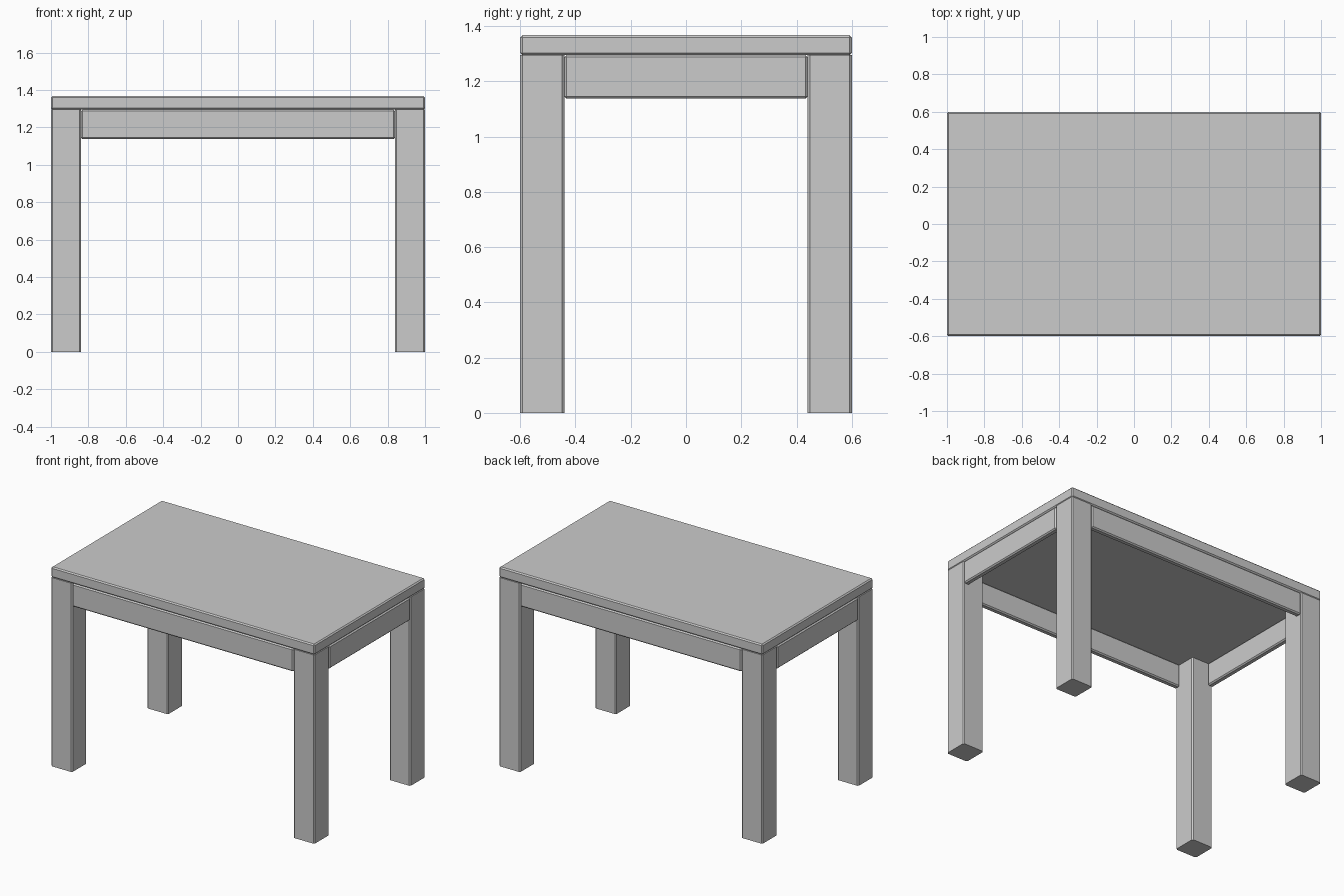
import bpy, bmesh

if "Cube" in bpy.data.objects:
    bpy.data.objects.remove(bpy.data.objects["Cube"])

BEVEL = 0.008


def box(name, lo, hi, vertical_only=False):
    """Box between two corners with small chamfered edges."""
    bm = bmesh.new()
    bmesh.ops.create_cube(bm, size=1)
    for v in bm.verts:
        v.co = [(a + b) / 2 + c * (b - a) for a, b, c in zip(lo, hi, v.co)]
    edges = [e for e in bm.edges
             if not vertical_only or abs(e.verts[0].co.z - e.verts[1].co.z) > 0.01]
    bmesh.ops.bevel(bm, geom=edges, offset=BEVEL, offset_type='OFFSET',
                    segments=1, profile=0.5, affect='EDGES')
    bmesh.ops.recalc_face_normals(bm, faces=bm.faces)
    mesh = bpy.data.meshes.new(name)
    bm.to_mesh(mesh)
    bm.free()
    obj = bpy.data.objects.new(name, mesh)
    bpy.context.collection.objects.link(obj)
    return obj


HX, HY = 1.0, 0.6           # half length and half depth
LEG, APRON = 0.16, 0.04     # leg width, apron thickness
Z_APRON, Z_LEG, Z_TOP = 1.137, 1.295, 1.367

# Table top
box("table_top", (-HX, -HY, Z_LEG), (HX, HY, Z_TOP))

# Four square legs, flush with the corners
for sx, side in ((-1, "left"), (1, "right")):
    for sy, end in ((-1, "front"), (1, "back")):
        cx, cy = sx * (HX - LEG / 2), sy * (HY - LEG / 2)
        box(f"{end}_{side}_leg", (cx - LEG / 2, cy - LEG / 2, 0),
            (cx + LEG / 2, cy + LEG / 2, Z_LEG), vertical_only=True)

# Long aprons between the legs, front and back
for s, name in ((-1, "front_apron"), (1, "back_apron")):
    c = s * (HY - APRON / 2)
    box(name, (-HX + LEG, c - APRON / 2, Z_APRON), (HX - LEG, c + APRON / 2, Z_LEG))

# Short aprons, left and right
for s, name in ((-1, "left_apron"), (1, "right_apron")):
    c = s * (HX - APRON / 2)
    box(name, (c - APRON / 2, -HY + LEG, Z_APRON), (c + APRON / 2, HY - LEG, Z_LEG))
